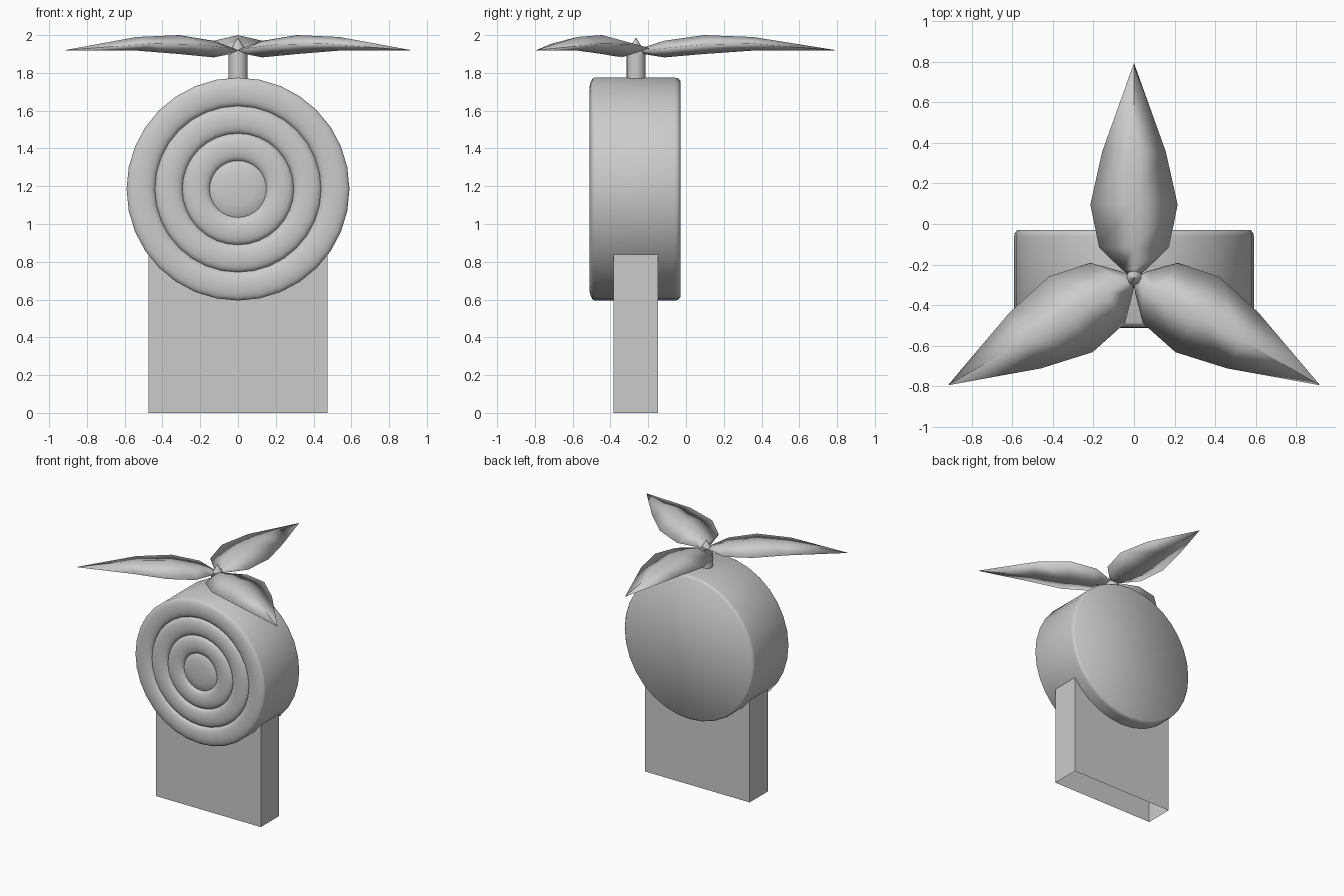
import bpy, bmesh
from math import sin, cos, pi, radians
from mathutils import Matrix, Vector

if "Cube" in bpy.data.objects:
    bpy.data.objects.remove(bpy.data.objects["Cube"], do_unlink=True)

GREY = (0.6, 0.6, 0.6, 1)
grey = bpy.data.materials.new("plain grey")
grey.use_nodes = True
grey.diffuse_color = GREY
grey.node_tree.nodes["Principled BSDF"].inputs["Base Color"].default_value = GREY

AXIS_Y = -0.265   # depth of the stem and the base
DISC_Z = 1.185    # height of the disc centre


def loft(name, rings, matrix, smooth=None, cap=True):
    """Join rings of points into a skin; smooth is the sharp-edge angle."""
    bm = bmesh.new()
    loops = [[bm.verts.new(p) for p in ring] for ring in rings]
    for a, b in zip(loops, loops[1:]):
        for i in range(len(a)):
            j = (i + 1) % len(a)
            bm.faces.new((a[i], a[j], b[j], b[i]))
    if cap:
        bm.faces.new(loops[0][::-1])
        bm.faces.new(loops[-1])
    bmesh.ops.remove_doubles(bm, verts=bm.verts, dist=0.0001)
    bmesh.ops.recalc_face_normals(bm, faces=bm.faces)
    bm.transform(matrix)
    mesh = bpy.data.meshes.new(name)
    bm.to_mesh(mesh)
    bm.free()
    mesh.materials.append(grey)
    obj = bpy.data.objects.new(name, mesh)
    bpy.context.collection.objects.link(obj)
    if smooth:
        bpy.ops.object.select_all(action="DESELECT")
        obj.select_set(True)
        bpy.context.view_layer.objects.active = obj
        bpy.ops.object.shade_smooth_by_angle(angle=radians(smooth))
    return obj


def circle(radius, z, sides):
    return [Vector((radius * cos(2 * pi * i / sides), radius * sin(2 * pi * i / sides), z))
            for i in range(sides)]


# base: upright slab, open underneath, its top buried in the disc
W, D = 0.475, 0.1175
slab = [(-W, -D), (W, -D), (W, D), (-W, D)]
loft("base", [[(x, y, z) for x, y in slab] for z in (0, 1)],
     Matrix.Translation((0, AXIS_Y, 0)), cap=False)

# disc: bevelled back, rounded concentric ridges on the front
profile = [(0.575, -0.03), (0.588, -0.045), (0.59, -0.06), (0.59, -0.485)]
STEPS = 8
for outer, inner in ((0.59, 0.44), (0.44, 0.295), (0.295, 0.15)):
    for k in range(STEPS + 1):
        a = pi * k / STEPS
        r = (outer + inner) / 2 + cos(a) * (outer - inner) / 2
        profile.append((r, -0.485 - 0.027 * sin(a)))
profile += [(0.13, -0.495), (0.09, -0.502), (0.04, -0.505)]
loft("disc", [circle(r, -y, 32) for r, y in profile],
     Matrix.Translation((0, 0, DISC_Z)) @ Matrix.Rotation(pi / 2, 4, "X"), 50)

# stem and pointed hub
loft("stem", [circle(0.05, z, 16) for z in (1.7, 1.9)],
     Matrix.Translation((0, AXIS_Y, 0)), 40)
loft("hub", [circle(r, z, 8) for r, z in ((0.05, 1.9), (0.03, 1.94), (0.001, 1.985))],
     Matrix.Translation((0, AXIS_Y, 0)), 40)

# blades: (distance, half width, bottom, edge, top)
sections = [(0.0, 0.004, 1.915, 1.92, 1.925),
            (0.04, 0.06, 1.9, 1.92, 1.935),
            (0.15, 0.172, 1.882, 1.93, 1.97),
            (0.36, 0.215, 1.9, 1.95, 2.0),
            (0.62, 0.157, 1.918, 1.955, 1.99),
            (1.055, 0.001, 1.919, 1.92, 1.921)]
rings = [[(s, -w, mid), (s, 0, low), (s, w, mid), (s, 0, top)]
         for s, w, low, mid, top in sections]
for name, angle in (("back_blade", 90), ("right_blade", 210), ("left_blade", 330)):
    loft(name, rings, Matrix.Translation((0, AXIS_Y, 0))
         @ Matrix.Rotation(radians(angle), 4, "Z"), 180)
